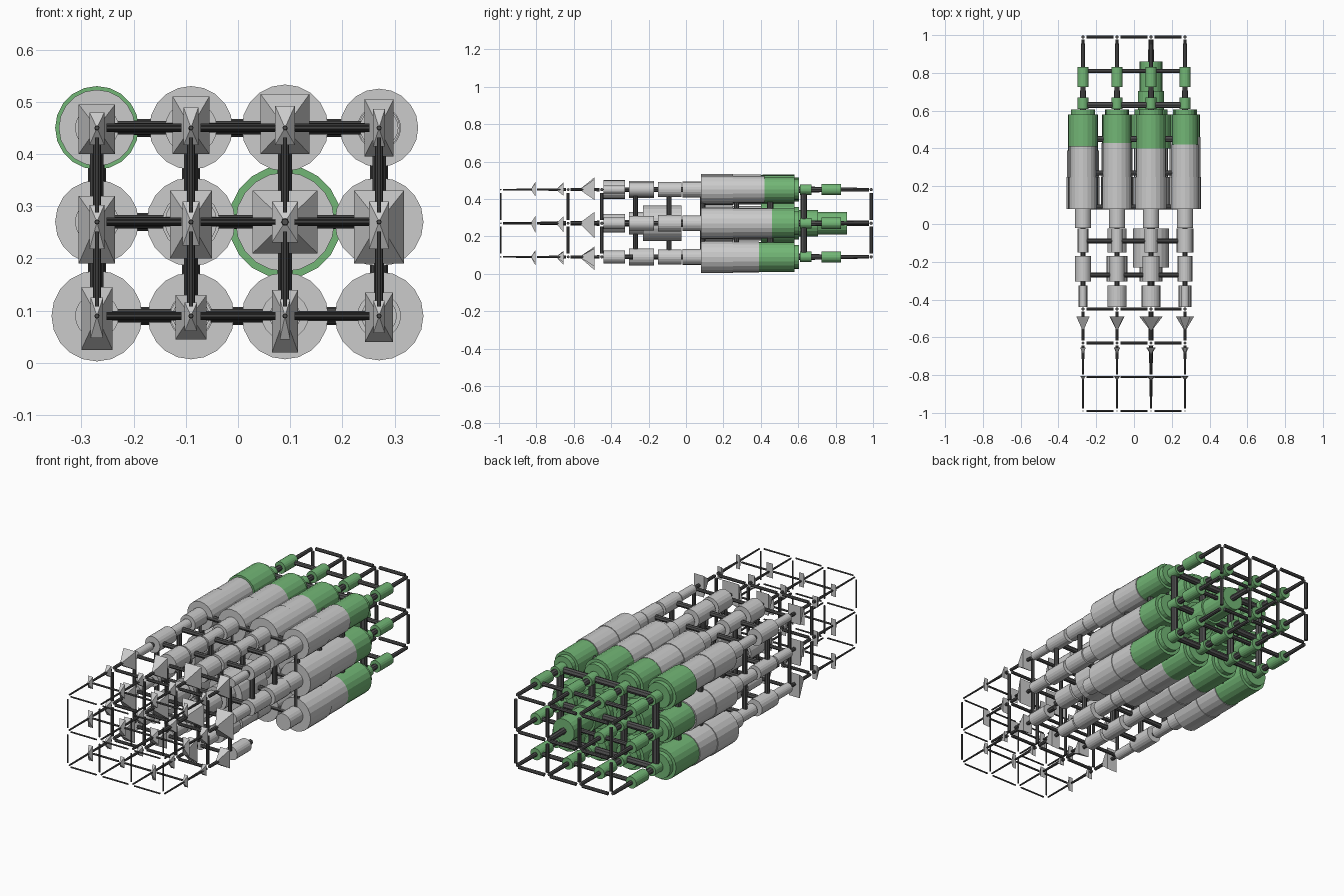
import bpy, bmesh
from mathutils import Vector, Matrix

if "Cube" in bpy.data.objects:
    bpy.data.objects.remove(bpy.data.objects["Cube"])

XS = [-.27, -.09, .09, .27]
ZS = [.09, .27, .45]
YS = [-.99 + .18 * k for k in range(12)]
ROD_R = [.004, .005, .008, .009, .013, .013, .014, .014, .017, .017, .011, .009]


def material(name, c):
    m = bpy.data.materials.new(name)
    m.diffuse_color = (*c, 1)
    m.use_nodes = True
    m.node_tree.nodes["Principled BSDF"].inputs["Base Color"].default_value = m.diffuse_color
    return m


DARK = material("dark", (.08, .08, .08))
GREEN = material("green", (.17, .47, .18))


def finish(bm, name, mat=None):
    me = bpy.data.meshes.new(name)
    bm.to_mesh(me)
    bm.free()
    ob = bpy.data.objects.new(name, me)
    bpy.context.collection.objects.link(ob)
    if mat:
        me.materials.append(mat)


def bar(bm, a, b, r1, r2=None, sides=8):
    a, b = Vector(a), Vector(b)
    d = b - a
    rot = d.to_track_quat('Z', 'Y').to_matrix().to_4x4()
    bmesh.ops.create_cone(bm, cap_ends=True, segments=sides, radius1=r1,
                          radius2=r1 if r2 is None else r2, depth=d.length,
                          matrix=Matrix.Translation((a + b) / 2) @ rot)


def pyramid(bm, x, y, z, hx, lo, hi, h):
    base = [bm.verts.new((x + sx * hx, y, z + dz))
            for sx, dz in ((-1, lo), (1, lo), (1, hi), (-1, hi))]
    tip = bm.verts.new((x, y - h, z))
    bm.faces.new(base[::-1])
    for i in range(4):
        bm.faces.new((base[i], base[(i + 1) % 4], tip))


# lattice rods with small gaps at the nodes
G = .018
for axis in ("cross", "upright", "lengthwise"):
    bm = bmesh.new()
    for k, y in enumerate(YS):
        r = ROD_R[k]
        for i, x in enumerate(XS):
            for j, z in enumerate(ZS):
                loose = i == 3 and j == 0 and 3 < k < 6
                if axis == "cross" and i < 3 and not (i == 2 and j == 0 and 3 < k < 6):
                    bar(bm, (x + G, y, z), (XS[i + 1] - G, y, z), r)
                if axis == "upright" and j < 2 and k not in (1, 10) and not loose:
                    bar(bm, (x, y, z + G), (x, y, ZS[j + 1] - G), r)
                if axis == "lengthwise" and k < 11 and not loose:
                    f = 1.5 if (i, j) == (2, 1) else 1
                    bar(bm, (x, y + G * .7, z), (x, YS[k + 1] - G * .7, z), r * f, ROD_R[k + 1] * f)
    finish(bm, axis + "_rods", DARK)

# per column: main radius, green radius, green start,
# three front barrel radii, pyramid half width, drop, rise
COLS = {
    (0, 2): (.073, .080, .41, .020, .042, .025, .035, -.050, .045),
    (1, 2): (.080, .075, .43, .050, .040, .030, .035, -.050, .060),
    (2, 2): (.083, .078, .40, .048, .045, .035, .047, -.050, .065),
    (3, 2): (.075, .068, .42, .022, .037, .040, .028, -.055, .055),
    (0, 1): (.080, .070, .41, .025, .035, .030, .035, -.080, .050),
    (1, 1): (.085, .080, .43, .050, .055, .050, .040, -.070, .060),
    (2, 1): (.095, .108, .40, .050, .060, .095, .062, -.060, .060),
    (3, 1): (.085, .080, .46, .030, .040, .045, .048, -.080, .060),
    (0, 0): (.087, .080, .39, .025, .042, .030, .030, -.065, .055),
    (1, 0): (.083, .078, .40, .035, .040, .035, .030, -.045, .040),
    (2, 0): (.083, .080, .41, .030, .045, .040, .025, -.070, .050),
    (3, 0): (.085, .080, .39, .034, 0, 0, .027, -.050, .045),
}

grey, green, pyr = bmesh.new(), bmesh.new(), bmesh.new()
for (i, j), (rm, rg, g0, ra, rb, rc, hx, lo, hi) in COLS.items():
    x, z = XS[i], ZS[j]
    centre = (i, j) == (2, 1)

    def drum(bm, y0, y1, r):
        if r:
            bar(bm, (x, y0, z), (x, y1, z), r, sides=20)

    # grey barrels, front to back
    drum(grey, -.44, -.325, ra)
    drum(grey, -.305, -.17, rb)
    drum(grey, -.23 if centre else -.15, -.025, rc)
    drum(grey, -.02, .10, .042)
    drum(grey, .08, .25, rm)
    drum(grey, .25, g0, rm * .96)
    # green barrels at the back
    drum(green, g0, .58, rg)
    drum(green, .58, .605, rg * .8)
    if centre:
        drum(green, .60, .705, .07)
        drum(green, .705, .86, .06)
    else:
        drum(green, .61, .67, .028)
        drum(green, .725, .83, .03)
    # forward pointing pyramids in three layers
    pyramid(pyr, x, -.49, z, hx, lo, hi, .08)
    pyramid(pyr, x, -.655, z, hx * .4, lo * .6, hi * .6, .04)
    pyramid(pyr, x, -.805, z, hx * .4, lo * .65, hi * .65, .025)

finish(grey, "grey_barrels")
finish(green, "green_barrels", GREEN)
finish(pyr, "front_pyramids")
